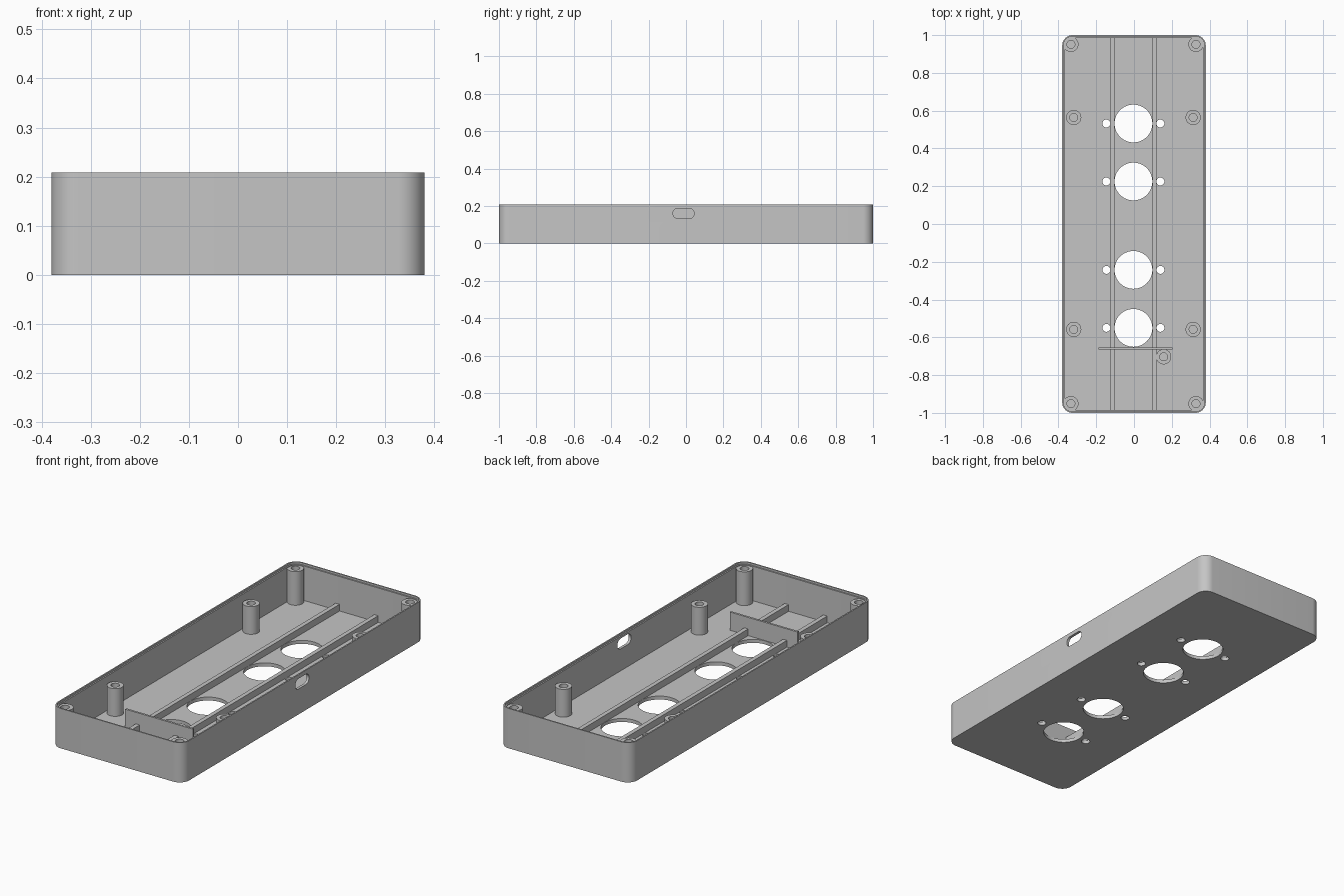
import bpy, bmesh, math
from mathutils import Matrix

cube = bpy.data.objects.get("Cube")
if cube:
    bpy.data.objects.remove(cube, do_unlink=True)

HX, HY, H = 0.38, 1.0, 0.208
RADIUS, FLOOR, WALL, LIP = 0.055, 0.018, 0.014, 0.007

gray = bpy.data.materials.new("light gray plastic")
gray.use_nodes = True
color = (0.56, 0.56, 0.56, 1)
gray.diffuse_color = color
gray.node_tree.nodes["Principled BSDF"].inputs["Base Color"].default_value = color


def make_object(name, bm, smooth=True):
    bmesh.ops.recalc_face_normals(bm, faces=bm.faces)
    mesh = bpy.data.meshes.new(name)
    bm.to_mesh(mesh)
    bm.free()
    mesh.materials.append(gray)
    obj = bpy.data.objects.new(name, mesh)
    bpy.context.collection.objects.link(obj)
    if smooth:
        shade(obj)
    return obj


def shade(obj):
    bpy.ops.object.select_all(action="DESELECT")
    obj.select_set(True)
    bpy.context.view_layer.objects.active = obj
    bpy.ops.object.shade_smooth_by_angle(angle=math.radians(30))


def rounded_ring(bm, inset, z, steps=10):
    """Ring of vertices along a rounded rectangle."""
    ring = []
    r = RADIUS - inset
    for k, (sx, sy) in enumerate([(1, 1), (-1, 1), (-1, -1), (1, -1)]):
        for i in range(steps + 1):
            a = math.pi / 2 * (k + i / steps)
            ring.append(bm.verts.new((sx * (HX - RADIUS) + r * math.cos(a),
                                      sy * (HY - RADIUS) + r * math.sin(a), z)))
    return ring


def bridge(bm, rings):
    for a, b in zip(rings, rings[1:]):
        n = len(a)
        for i in range(n):
            j = (i + 1) % n
            bm.faces.new((a[i], a[j], b[j], b[i]))


def box(name, x0, x1, y0, y1, z0, z1):
    bm = bmesh.new()
    bmesh.ops.create_cube(bm, size=1)
    for v in bm.verts:
        v.co = (x0 + (v.co.x + 0.5) * (x1 - x0), y0 + (v.co.y + 0.5) * (y1 - y0),
                z0 + (v.co.z + 0.5) * (z1 - z0))
    return make_object(name, bm, False)


def post(name, x, y, top, outer=0.04, inner=0.021, seg=40):
    """Round screw post with a blind hole."""
    bm = bmesh.new()
    rings = []
    for r, z in [(outer, FLOOR / 2), (outer, top), (inner, top), (inner, FLOOR + 0.004)]:
        rings.append([bm.verts.new((x + r * math.cos(i * math.tau / seg),
                                    y + r * math.sin(i * math.tau / seg), z))
                      for i in range(seg)])
    bridge(bm, rings)
    bm.faces.new(rings[0])
    bm.faces.new(rings[-1])
    return make_object(name, bm)


def cut(target, bm):
    cutter = make_object("cutter", bm, False)
    cutter.hide_render = True
    mod = target.modifiers.new("cut", "BOOLEAN")
    mod.operation, mod.solver, mod.object = "DIFFERENCE", "EXACT", cutter
    bpy.ops.object.select_all(action="DESELECT")
    target.select_set(True)
    bpy.context.view_layer.objects.active = target
    bpy.ops.object.modifier_apply(modifier=mod.name)
    bpy.data.objects.remove(cutter, do_unlink=True)


# Open tray with a stepped rim
bm = bmesh.new()
rings = [rounded_ring(bm, inset, z) for inset, z in
         [(0, 0), (0, H), (LIP, H), (LIP, H - 0.01), (WALL, H - 0.01), (WALL, FLOOR)]]
bridge(bm, rings)
bm.faces.new(rings[0])
bm.faces.new(rings[-1])
tray = make_object("tray", bm, False)

# Four large floor openings, each with a pair of screw holes
CX = -0.003
bm = bmesh.new()
for y in (0.532, 0.225, -0.243, -0.55):
    for x, r, seg in [(CX, 0.1, 64), (CX - 0.143, 0.021, 24), (CX + 0.143, 0.021, 24)]:
        bmesh.ops.create_cone(bm, cap_ends=True, segments=seg, radius1=r, radius2=r,
                              depth=0.1, matrix=Matrix.Translation((x, y, 0)))
cut(tray, bm)

# Rounded slot through the left wall
bm = bmesh.new()
sides = []
for x in (HX - 0.05, HX + 0.05):
    ring = []
    for i in range(26):
        half = i // 13
        a = -math.pi / 2 + math.pi * (half + (i % 13) / 12)
        yc = -0.013 + (0.03 if half == 0 else -0.03)
        ring.append(bm.verts.new((x, yc + 0.027 * math.cos(a), 0.16 + 0.027 * math.sin(a))))
    sides.append(ring)
bridge(bm, sides)
bm.faces.new(sides[0])
bm.faces.new(sides[1])
cut(tray, bm)
shade(tray)

# Long floor ribs and the cross partition
for side, s in (("left", 1), ("right", -1)):
    a, b = sorted((CX + s * 0.1005, CX + s * 0.123))
    box(side + "_floor_rib", a, b, -HY + 0.007, HY - 0.007, FLOOR / 2, 0.053)
box("cross_partition", -0.187, 0.204, -0.664, -0.653, FLOOR / 2, 0.113)

# Screw posts
for side, s in (("left", 1), ("right", -1)):
    for end, e in (("back", 1), ("front", -1)):
        post(f"{end}_{side}_corner_post", CX + s * 0.331, e * 0.951, 0.194)
        post(f"{end}_{side}_middle_post", CX + s * 0.316, 0.003 + e * 0.561, 0.163)
post("short_post", 0.157, -0.703, 0.048)
